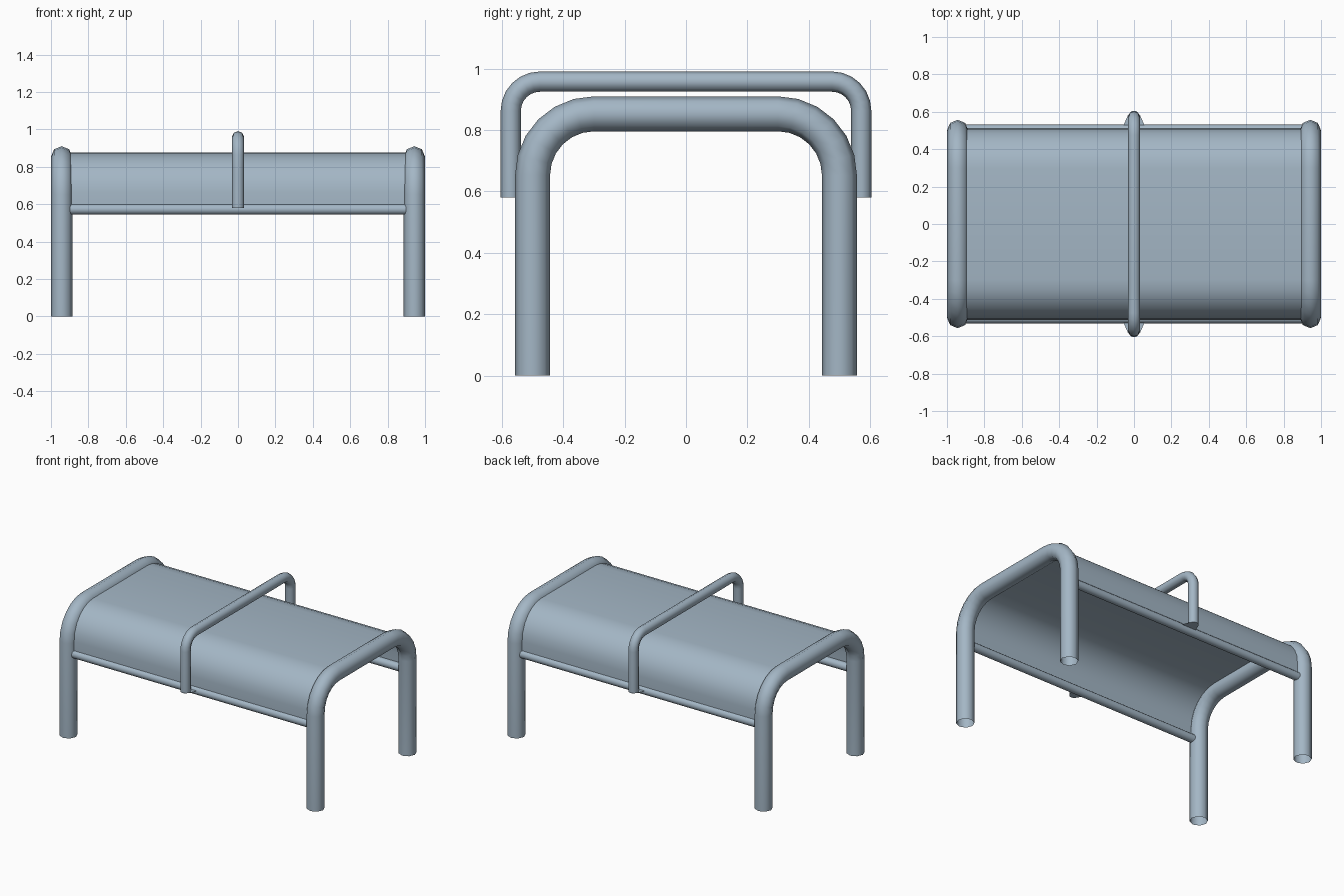
import bpy, bmesh, math

if "Cube" in bpy.data.objects:
    bpy.data.objects.remove(bpy.data.objects["Cube"])

# Blue-grey paint shared by all parts
paint = bpy.data.materials.new("blue_grey_paint")
paint.diffuse_color = (0.37, 0.47, 0.56, 1.0)
paint.use_nodes = True
paint.node_tree.nodes["Principled BSDF"].inputs["Base Color"].default_value = paint.diffuse_color


def finish(name, bm):
    me = bpy.data.meshes.new(name)
    bm.to_mesh(me)
    bm.free()
    me.materials.append(paint)
    ob = bpy.data.objects.new(name, me)
    bpy.context.collection.objects.link(ob)
    bpy.ops.object.select_all(action='DESELECT')
    ob.select_set(True)
    bpy.context.view_layer.objects.active = ob
    bpy.ops.object.shade_smooth_by_angle(angle=math.radians(60))
    return ob


def arch(half, top, radius, bottom, steps=6):
    """Points (y, z) and outward normals of an upside-down U."""
    side = [(half, bottom, 1.0, 0.0)]
    for i in range(steps + 1):
        a = math.pi / 2 * i / steps
        c, s = math.cos(a), math.sin(a)
        side.append((half - radius + radius * c, top - radius + radius * s, c, s))
    return side + [(-y, z, -ny, nz) for y, z, ny, nz in reversed(side)]


def bridge(bm, a, b, closed):
    n = len(a)
    for i in range(n if closed else n - 1):
        j = (i + 1) % n
        bm.faces.new((a[i], a[j], b[j], b[i]))


def bent_tube(name, x, path, r, sides=8):
    bm = bmesh.new()
    rings = []
    for y, z, ny, nz in path:
        ring = []
        for k in range(sides):
            a = math.tau * k / sides
            n = r * math.cos(a)
            ring.append(bm.verts.new((x + r * math.sin(a), y + ny * n, z + nz * n)))
        rings.append(ring)
    for a, b in zip(rings, rings[1:]):
        bridge(bm, a, b, True)
    bmesh.ops.recalc_face_normals(bm, faces=bm.faces)
    return finish(name, bm)


# End frames: one bent pipe each, open at the feet
for label, s in (("left", -1), ("right", 1)):
    bent_tube(label + "_leg_frame", s * 0.943, arch(0.5, 0.853, 0.2, 0.0), 0.057)

# Curved sheet spanning the frames
bm = bmesh.new()
rows = [[bm.verts.new((x, y, z)) for y, z, _, _ in arch(0.512, 0.877, 0.215, 0.572)]
        for x in (-0.94, 0.94)]
bridge(bm, rows[1], rows[0], False)
bm.normal_update()
if sum(f.normal.z for f in bm.faces) < 0:
    bmesh.ops.reverse_faces(bm, faces=bm.faces)
finish("seat_sheet", bm)

# Round rods along the lower sheet edges
for label, s in (("front", -1), ("back", 1)):
    bm = bmesh.new()
    rings = [[bm.verts.new((x, s * 0.503 + 0.028 * math.cos(math.tau * k / 12),
                            0.572 + 0.028 * math.sin(math.tau * k / 12)))
              for k in range(12)] for x in (-0.94, 0.94)]
    bridge(bm, rings[0], rings[1], True)
    bmesh.ops.recalc_face_normals(bm, faces=bm.faces)
    finish(label + "_edge_rod", bm)

# Slimmer centre hoop over the sheet
bent_tube("centre_hoop", 0.0, arch(0.571, 0.958, 0.095, 0.58), 0.033)

# Thin flared plates joining the hoop ends to the rods
for label, s in (("front", -1), ("back", 1)):
    bm = bmesh.new()
    outline = [(-0.062, 0.515), (0.062, 0.515), (0.033, 0.58), (0.014, 0.603),
               (-0.014, 0.603), (-0.033, 0.58)]
    bm.faces.new([bm.verts.new((x, s * y, 0.58)) for x, y in outline])
    finish(label + "_hoop_plate", bm)
